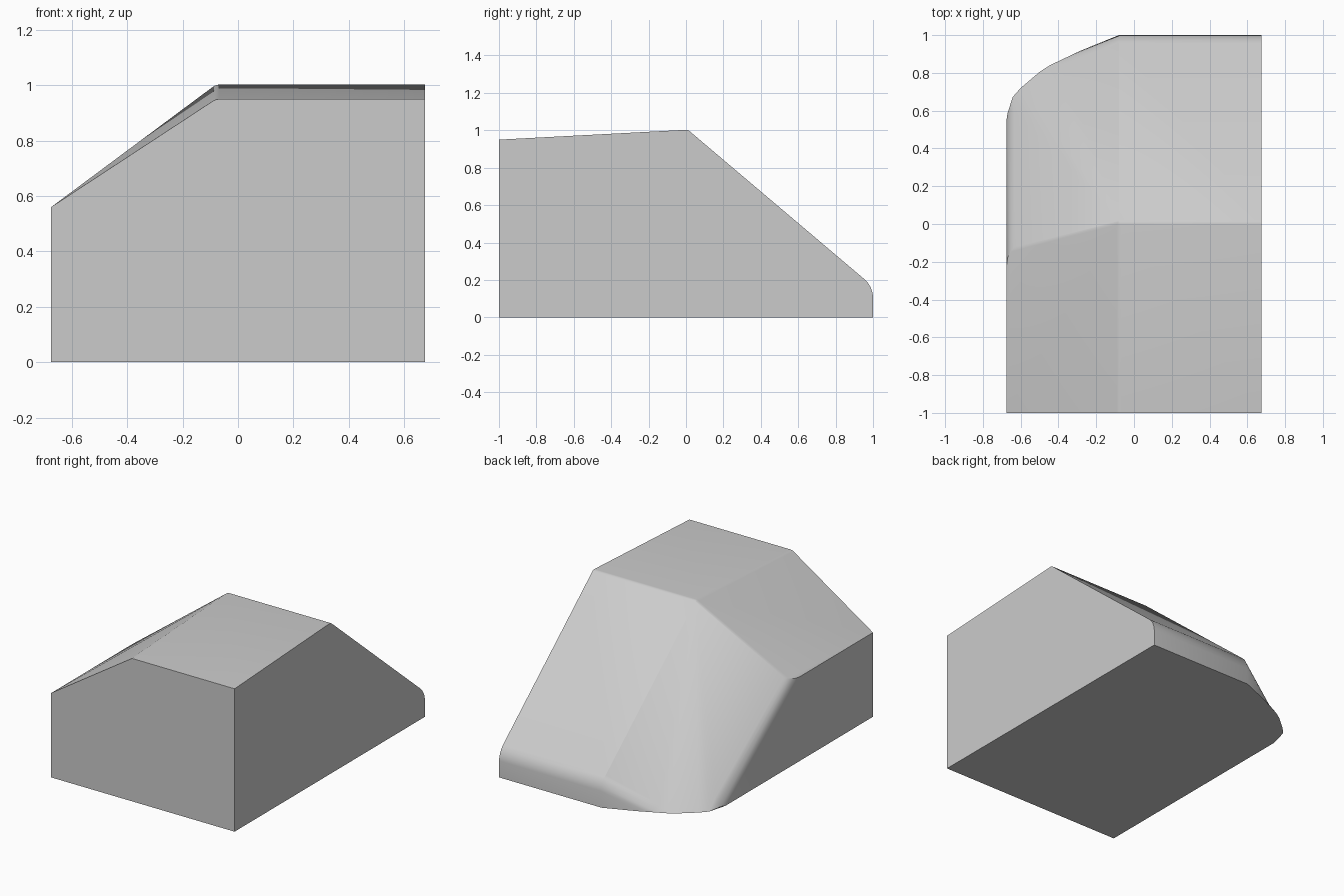
import bpy
import bmesh
import math

cube = bpy.data.objects.get("Cube")
if cube:
    bpy.data.objects.remove(cube, do_unlink=True)

# Plain grey body colour
grey = bpy.data.materials.new("plain_grey")
grey.use_nodes = True
colour = (0.6, 0.6, 0.6, 1)
grey.diffuse_color = colour
grey.node_tree.nodes["Principled BSDF"].inputs["Base Color"].default_value = colour

W = 0.675
CX = -0.08  # where the flat roof turns down to the sloping shoulder

# Named corners of the body
corners = {
    "base_front_right": (-W, -1, 0), "base_front_left": (W, -1, 0),
    "base_back_left": (W, 1, 0), "base_back_mid": (CX, 1, 0),
    "roof_front_left": (W, -1, 0.95), "roof_front_mid": (CX, -1, 0.95),
    "crest_left": (W, 0.01, 1.003), "crest_mid": (CX, 0.01, 1.003),
    "wall_back_left": (W, 1, 0.165), "wall_back_mid": (CX, 1, 0.165),
    "shoulder_front": (-W, -1, 0.56), "shoulder_crest": (-W, -0.14, 0.56),
    "c0": (-0.4, 0.87, 0), "c1": (-0.5, 0.805, 0),
    "c2": (-0.6, 0.72, 0), "c3": (-W, 0.635, 0),
}
curve = ["c0", "c1", "c2", "c3"]
bm = bmesh.new()
v = {name: bm.verts.new(co) for name, co in corners.items()}


def face(*names):
    bm.faces.new([v[n] for n in names])


def soften(offset, segments, *pairs):
    edges = [bm.edges.get((v[a], v[b])) for a, b in pairs]
    bmesh.ops.bevel(bm, geom=edges, offset=offset, offset_type='OFFSET',
                    segments=segments, profile=0.5, affect='EDGES',
                    clamp_overlap=True)


# Base, ends and side walls
face("base_front_right", *reversed(curve), "base_back_mid", "base_back_left", "base_front_left")
face("base_front_right", "base_front_left", "roof_front_left", "roof_front_mid", "shoulder_front")
face("base_front_left", "base_back_left", "wall_back_left", "crest_left", "roof_front_left")
face("base_front_right", "shoulder_front", "shoulder_crest", "c3")
face("base_back_left", "base_back_mid", "wall_back_mid", "wall_back_left")
face("base_back_mid", "c0", "wall_back_mid")
# Roof, shoulder and back slope
face("roof_front_left", "crest_left", "crest_mid", "roof_front_mid")
face("roof_front_mid", "crest_mid", "shoulder_crest", "shoulder_front")
face("crest_left", "wall_back_left", "wall_back_mid", "crest_mid")
# Fan round the cut-away back corner
rim = ["wall_back_mid", *curve, "shoulder_crest"]
for a, b in zip(rim, rim[1:]):
    face("crest_mid", a, b)
bmesh.ops.recalc_face_normals(bm, faces=bm.faces)

# Rounded creases
soften(0.055, 4, ("wall_back_left", "wall_back_mid"), ("wall_back_mid", "c0"))
soften(0.05, 3, ("shoulder_crest", "c3"))
creases = []
for e in bm.edges:
    a, b = (p.co for p in e.verts)
    top = max(a.z, b.z) > 1 and min(a.z, b.z) > 0.5
    if top and len(e.link_faces) == 2 and not (a.x > 0.6 and b.x > 0.6):
        if math.degrees(e.calc_face_angle()) > 15:
            creases.append(e)
bmesh.ops.bevel(bm, geom=creases, offset=0.025, offset_type='OFFSET', segments=3,
                profile=0.5, affect='EDGES', clamp_overlap=True)
bmesh.ops.recalc_face_normals(bm, faces=bm.faces)

mesh = bpy.data.meshes.new("body")
bm.to_mesh(mesh)
bm.free()
mesh.materials.append(grey)
body = bpy.data.objects.new("body", mesh)
bpy.context.collection.objects.link(body)
bpy.context.view_layer.objects.active = body
body.select_set(True)
bpy.ops.object.shade_smooth_by_angle(angle=math.radians(32))
